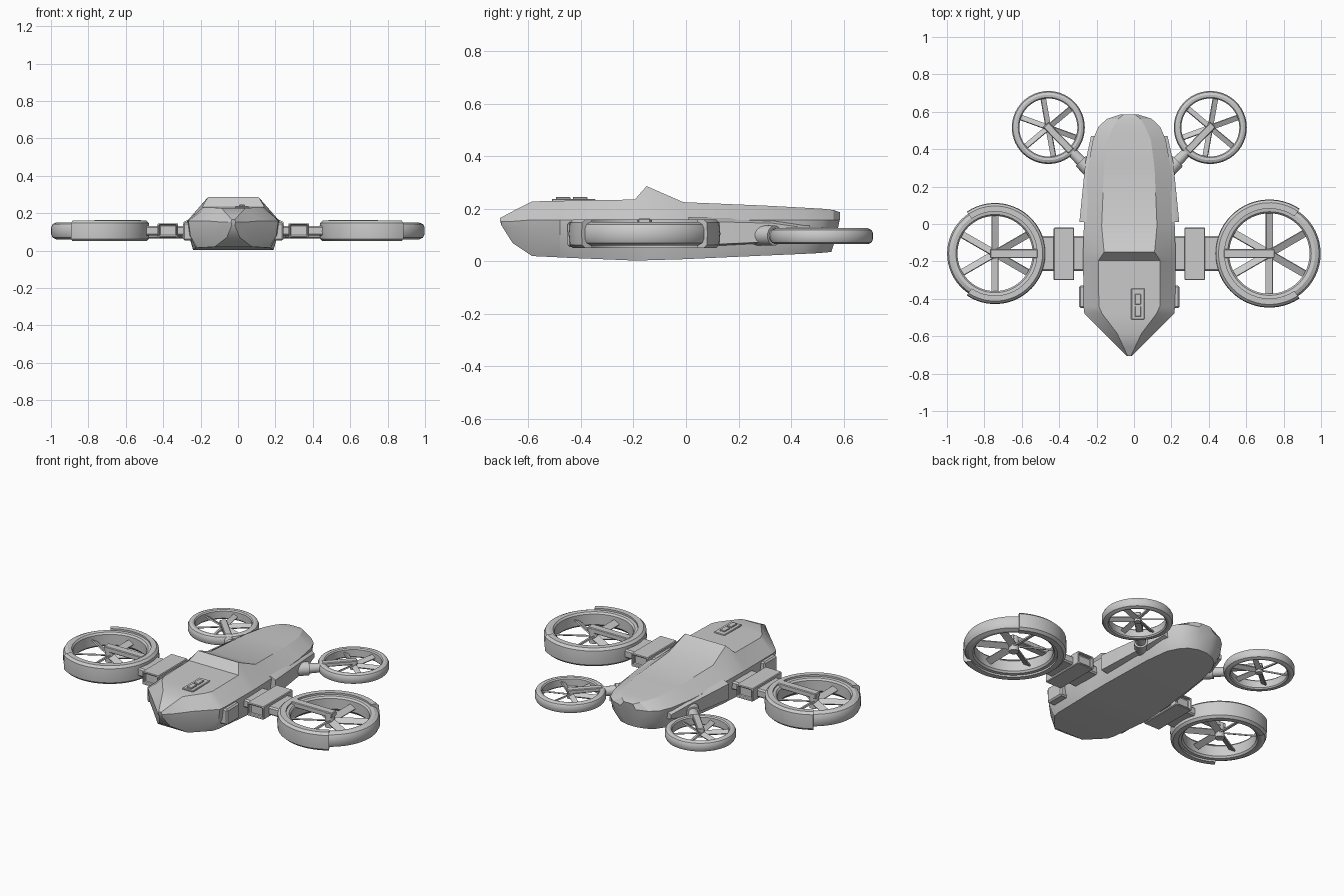
import bpy, bmesh, math
from mathutils import Vector, Matrix

if "Cube" in bpy.data.objects:
    bpy.data.objects.remove(bpy.data.objects["Cube"])

CX = -0.025  # fuselage centre line


def finish(name, bm, smooth=True):
    bmesh.ops.recalc_face_normals(bm, faces=bm.faces)
    me = bpy.data.meshes.new(name)
    bm.to_mesh(me)
    bm.free()
    ob = bpy.data.objects.new(name, me)
    bpy.context.collection.objects.link(ob)
    if smooth:
        bpy.ops.object.select_all(action='DESELECT')
        ob.select_set(True)
        bpy.context.view_layer.objects.active = ob
        bpy.ops.object.shade_smooth_by_angle(angle=math.radians(28))
    return ob


def loft(name, sections, closed=False):
    """Skin a list of closed cross-sections; cap the ends unless closed."""
    bm = bmesh.new()
    rings = [[bm.verts.new(p) for p in s] for s in sections]
    pairs = list(zip(rings, rings[1:])) + ([(rings[-1], rings[0])] if closed else [])
    n = len(rings[0])
    for a, b in pairs:
        for i in range(n):
            j = (i + 1) % n
            bm.faces.new((a[i], a[j], b[j], b[i]))
    if not closed:
        bm.faces.new(rings[0])
        bm.faces.new(rings[-1])
    return finish(name, bm)


def box(name, lo, hi, matrix=None, bevel=0.0, inset_ends=False):
    bm = bmesh.new()
    lo, hi = Vector(lo), Vector(hi)
    bmesh.ops.create_cube(bm, size=1)
    for v in bm.verts:
        v.co = Vector([(a + b) / 2 + c * (b - a) for a, b, c in zip(lo, hi, v.co)])
    if inset_ends:
        ends = [f for f in bm.faces if abs(f.normal.y) > 0.9]
        bmesh.ops.inset_individual(bm, faces=ends, thickness=0.012)
        bmesh.ops.inset_individual(bm, faces=ends, thickness=0.003, depth=-0.02)
    if bevel:
        bmesh.ops.bevel(bm, geom=bm.edges[:], offset=bevel, segments=1, affect='EDGES')
    if matrix:
        bm.transform(matrix)
    return finish(name, bm, False)


def cone(name, p, q, r1, r2, n=24):
    p, q = Vector(p), Vector(q)
    bm = bmesh.new()
    bmesh.ops.create_cone(bm, cap_ends=True, segments=n, radius1=r1, radius2=r2, depth=(q - p).length)
    bm.transform(Matrix.Translation((p + q) / 2) @ (q - p).to_track_quat('Z', 'Y').to_matrix().to_4x4())
    return finish(name, bm)


def lathe(name, profile, centre, a0=0, a1=360, n=56):
    full = a1 - a0 >= 360
    angs = [math.radians(a0 + (a1 - a0) * i / n) for i in range(n if full else n + 1)]
    return loft(name, [[(centre[0] + r * math.cos(a), centre[1] + r * math.sin(a), z)
                        for r, z in profile] for a in angs], full)


# Rounded duct section: u across the wall (0 inner, 1 outer), v up (-1..1)
DUCT = [(0, -.7), (.15, -.93), (.5, -1), (.85, -.8), (1, -.4), (1, .4), (.85, .8), (.5, 1), (.15, .93), (0, .7)]


def fan(name, c, r_in, r_out, z0, z1, inward, phase, strut_z, strut_w):
    zm, zh = (z0 + z1) / 2, (z1 - z0) / 2
    lathe(name + "_duct", [(r_in + u * (r_out - r_in), zm + v * zh) for u, v in DUCT], c)
    hub = r_in * 0.13
    cone(name + "_hub", (*c, z0 + .01), (*c, strut_z[1] - .004), hub, hub)
    # pitched blades
    at = Matrix.Translation((*c, zm))
    for i in range(6):
        m = at @ Matrix.Rotation(math.radians(phase + 60 * i), 4, 'Z') @ Matrix.Rotation(math.radians(28), 4, 'X')
        w = r_in * 0.095
        box(f"{name}_blade_{i}", (hub * .5, -w, -.004), (r_in * 1.01, w, .004), m)
    # support strut on the body side
    m = Matrix.Translation((*c, 0)) @ Matrix.Rotation(inward, 4, 'Z')
    box(name + "_strut", (-hub, -strut_w, strut_z[0]), (r_in + .5 * (r_out - r_in), strut_w, strut_z[1]), m, .004)


# Fuselage: y, belly half width, belly z, side half width, deck half width, deck z, belly y shift
stations = [
    (-.707, .008, .135, .012, .008, .165, .006),
    (-.66, .035, .07, .06, .03, .19, 0),
    (-.585, .10, .02, .135, .065, .228, 0),
    (-.48, .19, .015, .24, .145, .23, 0),
    (-.44, .20, .013, .245, .163, .231, 0),
    (-.195, .215, .003, .247, .165, .235, 0),
    (-.15, .215, .004, .247, .135, .286, 0),
    (-.01, .21, .008, .243, .148, .225, 0),
    (.30, .185, .022, .222, .135, .212, 0),
    (.45, .16, .028, .195, .115, .204, -.01),
    (.52, .125, .031, .165, .085, .20, -.02),
    (.562, .085, .034, .12, .06, .195, -.027),
    (.585, .03, .036, .05, .03, .187, -.032),
]
secs = []
for y, bw, zb, w, tw, zt, dy in stations:
    zl, zu = zb + (zt - zb) * .32, min(zt - .01, .158)
    if y < -.65:
        zl, zu = zb + (zt - zb) * .45, .152
    half = [(bw, y + dy, zb), (w - .01 * w / .24, y + dy * .5, zl), (w, y, zu), (tw, y, zt)]
    secs.append([(CX + x, yy, z) for x, yy, z in half] + [(CX - x, yy, z) for x, yy, z in reversed(half)])
loft("fuselage", secs)

# Hatch on the front deck
box("hatch_base", (-.015, -.51, .215), (.057, -.345, .238), bevel=.003)
for i, y in enumerate((-.495, -.43)):
    box(f"hatch_block_{i}", (.005, y, .235), (.037, y + .055, .245), bevel=.002)

for side, s, fx, k in (("right", 1, .749, 1.0), ("left", -1, .718, .935)):
    def span(x0, x1):
        return sorted((CX + s * x0, CX + s * x1))

    # Wing stub and nacelle
    a, b = span(.2, .485)
    box(side + "_wing_stub", (a, -.25, .08), (b, -.065, .13), bevel=.008)
    a, b = span(.295, .405)
    box(side + "_nacelle", (a, -.3, .068), (b, -.02, .146), bevel=.004, inset_ends=True)
    a, b = span(.2, .268)
    box(side + "_front_pod", (a, -.45, .055), (b, -.33, .15), bevel=.008)

    # Tapered side strake
    loft(side + "_strake", [[(CX + s * x, y, z) for x, z in
                             ((xi, z0), (xo, z0 + .015), (xo, z1 - .015), (xo - .03, z1), (xi, z1))]
                            for y, xi, xo, z0, z1 in ((.01, .17, .267, .045, .168),
                                                      (.33, .15, .235, .06, .16),
                                                      (.47, .13, .205, .085, .14))])

    # Large front fan with a half-wrapping outer shell
    c = (CX + s * fx, -.158)
    inward = math.pi if s > 0 else 0.0
    fan(side + "_front_fan", c, .215 * k, .274 * k, .06, .15, inward, 30, (.132, .163), .024)
    shell = [(.24, .05), (.272, .05), (.286, .063), (.289, .105), (.286, .147), (.272, .16), (.24, .16)]
    mid = math.degrees(inward)
    lathe(side + "_fan_shell", [(r * k, z) for r, z in shell], c, mid - 124, mid + 124, 40)

    # Small rear fan on a tapered arm
    c = Vector((CX + s * .433, .516))
    root = Vector((CX + s * .19, .265))
    d = root - c
    inward = math.atan2(d.y, d.x)
    fan(side + "_rear_fan", c, .155, .195, .065, .126, inward, 20 if s > 0 else 40, (.105, .13), .02)
    tip = c + d.normalized() * .18
    mid_pt = c + d.normalized() * .25
    cone(side + "_rear_arm", (*root, .1), (*tip, .097), .032, .026)
    cone(side + "_rear_arm_collar", (*root, .1), (*mid_pt, .098), .04, .038)
